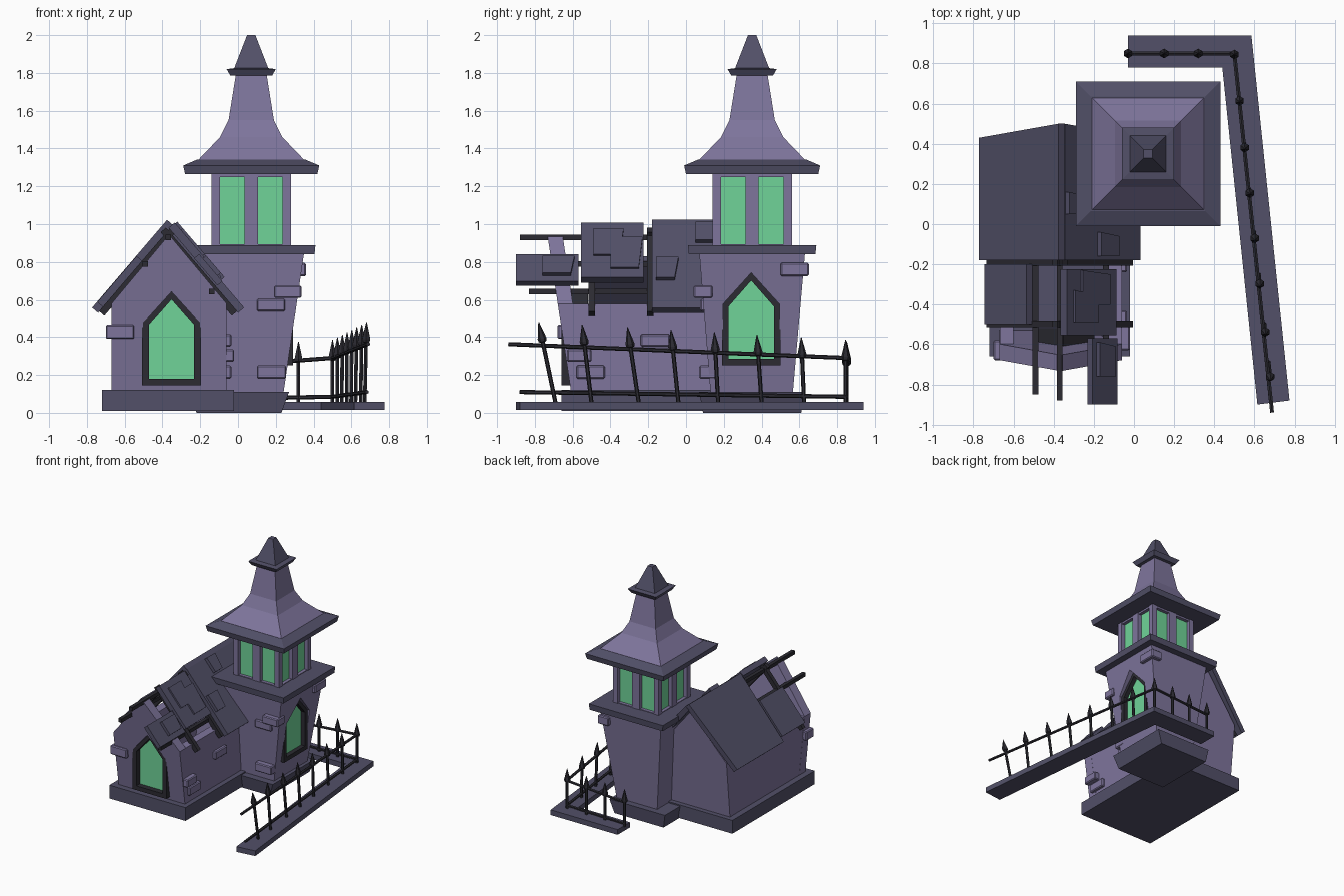
import bpy, bmesh
from mathutils import Vector

if "Cube" in bpy.data.objects:
    bpy.data.objects.remove(bpy.data.objects["Cube"])


def material(name, rgb):
    m = bpy.data.materials.new(name)
    m.diffuse_color = (*rgb, 1)
    m.use_nodes = True
    m.node_tree.nodes["Principled BSDF"].inputs["Base Color"].default_value = m.diffuse_color
    return m


PURPLE = material("purple_stone", (0.209, 0.178, 0.332))
SLATE = material("dark_slate", (0.084, 0.080, 0.138))
BLACK = material("black_iron", (0.025, 0.024, 0.032))
GREEN = material("green_glass", (0.162, 0.658, 0.314))


def loft(name, rings, mat, closed=False, bevel=0):
    """Skin a list of equal rings; capped ends, or closed on itself."""
    bm = bmesh.new()
    vs = [[bm.verts.new(p) for p in r] for r in rings]
    n = len(rings[0])
    pairs = list(zip(vs, vs[1:])) + ([(vs[-1], vs[0])] if closed else [])
    for a, b in pairs:
        for i in range(n):
            j = (i + 1) % n
            bm.faces.new((a[i], a[j], b[j], b[i]))
    if not closed:
        bm.faces.new(vs[0])
        bm.faces.new(vs[-1])
    bmesh.ops.recalc_face_normals(bm, faces=bm.faces)
    me = bpy.data.meshes.new(name)
    bm.to_mesh(me)
    bm.free()
    me.materials.append(mat)
    ob = bpy.data.objects.new(name, me)
    bpy.context.collection.objects.link(ob)
    if bevel:
        mod = ob.modifiers.new("bevel", 'BEVEL')
        mod.width, mod.segments = bevel, 1
    return ob


def rect(x0, x1, y0, y1, z):
    return [(x0, y0, z), (x1, y0, z), (x1, y1, z), (x0, y1, z)]


def box(name, x0, x1, y0, y1, z0, z1, mat, bevel=0):
    return loft(name, [rect(x0, x1, y0, y1, z0), rect(x0, x1, y0, y1, z1)], mat, bevel=bevel)


TX, TY = 0.07, 0.35


def square_stack(name, profile, mat):
    """Square sections (half width, height) about the tower axis."""
    return loft(name, [rect(TX - h, TX + h, TY - h, TY + h, z) for h, z in profile], mat)


def spindle(name, p, q, profile, n, mat):
    """Turned rod from p towards q; profile of (distance, radius)."""
    p, d = Vector(p), (Vector(q) - Vector(p)).normalized()
    side = d.cross(Vector((0, 0, 1)) if abs(d.z) < .8 else Vector((0, 1, 0))).normalized()
    up = d.cross(side)
    from math import cos, sin, tau
    rings = [[p + d * t + r * (side * cos(tau * (i + .5) / n) + up * sin(tau * (i + .5) / n))
              for i in range(n)] for t, r in profile]
    return loft(name, rings, mat)


def rod(name, p, q, r, n, mat=BLACK):
    length = (Vector(q) - Vector(p)).length
    return spindle(name, p, q, [(0, r), (length, r)], n, mat)


def arch(c, hw, z0, zs, zt):
    return [(c - hw, z0), (c + hw, z0), (c + hw, zs), (c, zt), (c - hw, zs)]


def window(name, wall, place, c, z0, zs, zt, outer, inner, mid):
    """Pointed window in a hole cut through the wall; place maps (u, z, depth)."""
    o, i = arch(c, .155, z0, zs, zt), arch(c, .12, z0 + .035, zs - .015, zt - .048)
    lay = lambda pts, d: [place(u, z, d) for u, z in pts]
    loft(name + "_frame", [lay(o, outer), lay(i, outer), lay(i, inner), lay(o, inner)], BLACK, closed=True)
    g = arch(c, .125, z0 + .03, zs - .012, zt - .04)
    step = .004 if outer > inner else -.004
    loft(name + "_glass", [lay(g, mid), lay(g, mid + step)], GREEN)
    k = arch(c, .15, z0 + .005, zs - .003, zt - .007)
    cut = loft(name + "_cutter", [lay(k, inner + step * 2), lay(k, outer + step * 50)], BLACK)
    cut.hide_render = True
    cut.hide_set(True)
    mod = wall.modifiers.new("opening", 'BOOLEAN')
    mod.operation, mod.solver, mod.object = 'DIFFERENCE', 'EXACT', cut


# Stone footings
box("nave_footing", -.72, -.02, -.66, .42, .01, .12, SLATE)
loft("tower_footing", [rect(-.22, .23, .09, .61, 0), rect(-.24, .27, .07, .62, .11)], SLATE)

# Nave walls: leaning gables and two long side walls
NX = -.365
gable = [(NX - .305, .11), (NX + .305, .11), (NX + .305, .58), (NX, .945), (NX - .305, .58)]
front = loft("front_gable", [[(x, -.61 - .15 * (z - .12) + t, z) for x, z in gable] for t in (0, .08)], PURPLE)
loft("back_gable", [[(x, .38 + .1 * (z - .12) + t, z) for x, z in gable] for t in (0, -.08)], PURPLE)
side = [(-.60, .11), (.37, .11), (.41, .58), (-.67, .58)]
for nm, xa, xb in (("left_wall", NX - .304, NX - .235), ("right_wall", NX + .235, NX + .304)):
    loft(nm, [[(x, y, z) for y, z in side] for x in (xa, xb)], PURPLE)
window("front_window", front, lambda u, z, d: (u, d, z), -.352, .145, .48, .65, -.66, -.52, -.61)

# Tower shaft flaring upward, cornice, belfry and spire
shaft = loft("tower_shaft", [rect(-.13, .24, .13, .565, .10), rect(-.21, .35, .07, .63, .85)], PURPLE)
window("tower_window", shaft, lambda u, z, d: (d, u, z), .345, .25, .58, .75, .29, .20, .25)
square_stack("cornice", [(.335, .84), (.34, .89)], SLATE)
square_stack("belfry_glass", [(.178, .88), (.178, 1.28)], GREEN)
for sx in (-1, 0, 1):
    for sy in (-1, 0, 1):
        if sx or sy:
            hx, hy = (.035 if sx == 0 else .022), (.035 if sy == 0 else .022)
            x, y = TX + sx * .188, TY + sy * .188
            box("belfry_post", x - hx, x + hx, y - hy, y + hy, .88, 1.28, PURPLE)
square_stack("belfry_sill", [(.205, .88), (.205, .895)], PURPLE)
square_stack("belfry_head", [(.205, 1.25), (.205, 1.28)], PURPLE)
square_stack("spire_eaves", [(.35, 1.265), (.36, 1.31), (.285, 1.342)], SLATE)
square_stack("spire_roof", [(.285, 1.335), (.165, 1.46), (.12, 1.55), (.08, 1.80)], PURPLE)
square_stack("spire_collar", [(.11, 1.785), (.13, 1.82), (.09, 1.825)], SLATE)
square_stack("spire_tip", [(.092, 1.82), (.022, 2.0)], SLATE)


# Nave roof: slabs laid on the slope, s = distance from ridge, h = height off slope
def slope(sd, s, h, y):
    return (-.37 + sd * (.65 * s + .76 * h), y, .965 - .76 * s + .65 * h)


def slab(name, sd, s0, s1, y0, y1, h0, h1, mat=SLATE, skew=0.0):
    rings = [[slope(sd, s0, h, y0), slope(sd, s0, h, y1 + skew), slope(sd, s1, h, y1),
              slope(sd, s1, h, y0)] for h in (h0, h1)]
    return loft(name, rings, mat)


slab("roof_left", -1, -.04, .57, -.18, .43, 0, .042, skew=.07)
slab("roof_right", 1, -.01, .57, -.18, .43, 0, .042, skew=.07)
slab("broken_roof_right", 1, -.01, .37, -.555, -.225, .012, .055)
slab("broken_roof_left", -1, .21, .53, -.5, -.2, 0, .04)
slab("loose_plank", 1, .20, .39, -.90, -.57, .01, .045)
for s0, s1, y0, y1 in ((.04, .22, -.49, -.35), (.10, .31, -.40, -.25), (.23, .35, -.76, -.61),
                       (.24, .38, -.16, -.06), (-.005, .12, .05, .14)):
    slab("shingle", 1, s0, s1, y0, y1, .04, .068, skew=.02)

# Exposed rafters and purlins
for y in (-.5, -.19, .36):
    for sd in (-1, 1):
        slab("rafter", sd, -.02, .56, y - .017, y + .017, -.035, .002, BLACK)
for x, z, y0 in ((-.37, .93, -.88), (-.49, .79, -.85), (-.14, .645, -.83)):
    rod("purlin", (x, y0, z), (x, .40, z), .021, 4)

# Projecting bricks
bricks = [
    (-.70, -.55, -.68, -.58, .39, .465), (-.16, -.02, -.63, -.50, .27, .335),
    (-.12, -.035, -.58, -.43, .18, .25), (-.12, -.035, -.24, -.085, .35, .415),
    (.19, .335, .04, .14, .61, .675), (.10, .25, .075, .14, .54, .605),
    (.10, .255, .07, .17, .18, .25), (.26, .36, .50, .65, .725, .795),
]
for b in bricks:
    box("brick", *b, PURPLE, bevel=.007)

# Fence kerb, an angled strip behind and beside the building
kerb = [(-.03, .94), (.585, .94), (.775, -.88), (.615, -.9), (.44, .78), (-.03, .78)]
loft("fence_kerb", [[(x, y, z) for x, y in kerb] for z in (.015, .058)], SLATE)


def fence_x(y):
    return .5 + (.845 - y) * .111


def picket(base, top):
    ln = (Vector(top) - Vector(base)).length
    spindle("fence_post", base, top, [(0, .011), (ln - .11, .011), (ln - .105, .021), (ln - .09, .024),
                                      (ln, .002)], 6, BLACK)


# Fence posts, leaning more toward the front end
feet = [.845, .625, .40, .17, -.04, -.25, -.50, -.69]
lean = [0, .015, .025, .02, .04, .06, .05, .09]
for i, (y, l) in enumerate(zip(feet, lean)):
    picket((fence_x(y), y, .05), (fence_x(y - l), y - l, .385 + .0135 * i))
for x in (-.03, .15, .32):
    picket((x, .85, .05), (x, .85, .36 + .05 * x))

# Fence rails
for z0, z1, z2, ye in ((.25, .29, .363, -.94), (.075, .085, .11, -.88)):
    rod("back_rail", (-.03, .85, z0), (.5, .85, z1), .011, 6)
    rod("side_rail", (.5, .85, z1), (fence_x(ye) - .01, ye, z2), .011, 6)
